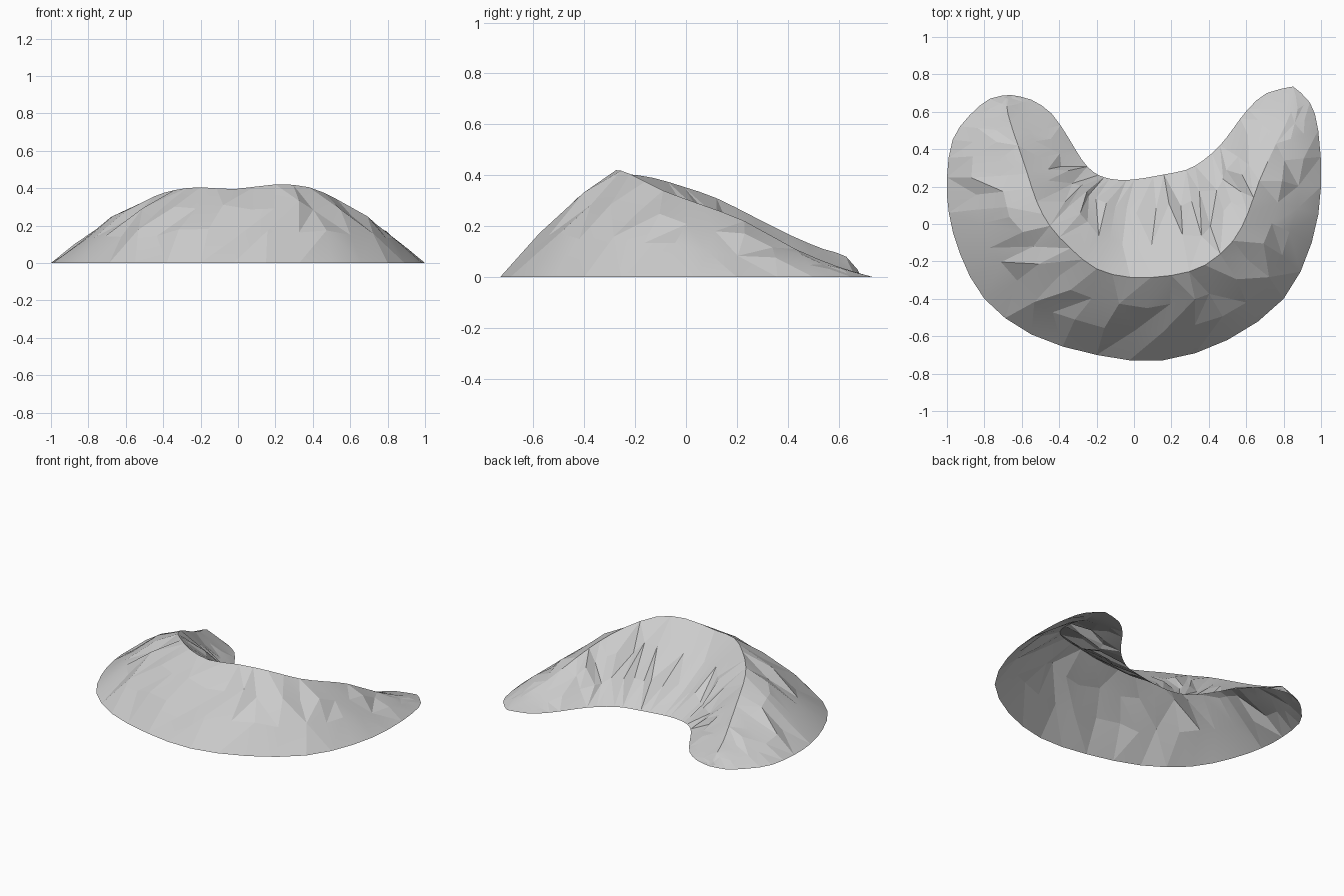
import bpy
import bmesh
import math
import random
from mathutils import Vector

random.seed(4)
cube = bpy.data.objects.get("Cube")
if cube:
    bpy.data.objects.remove(cube, do_unlink=True)

# Guide lines of the crescent, all running from the -x horn to the +x horn
outer_foot = [
    (-.66, .69), (-.77, .67), (-.88, .58), (-.97, .45), (-1, .25), (-.99, .06),
    (-.93, -.16), (-.8, -.4), (-.55, -.59), (-.2, -.7), (.15, -.73), (.5, -.62),
    (.8, -.4), (.95, -.1), (1, .2), (.985, .5), (.94, .65), (.85, .735)]
crest = [
    (-.66, .69, 0), (-.68, .63, .08), (-.66, .54, .11), (-.62, .42, .16),
    (-.57, .27, .235), (-.52, .12, .31), (-.45, -.01, .355), (-.34, -.13, .39),
    (-.2, -.24, .405), (-.02, -.285, .395), (.2, -.275, .42), (.38, -.22, .405),
    (.53, -.09, .34), (.61, .06, .285), (.67, .23, .22), (.76, .43, .11),
    (.84, .6, .04), (.85, .735, 0)]
inner_foot = [
    (-.66, .69), (-.55, .665), (-.44, .59), (-.35, .46), (-.28, .345), (-.22, .28),
    (-.16, .25), (-.1, .238), (-.04, .235), (.05, .245), (.16, .265), (.28, .29),
    (.37, .34), (.46, .42), (.53, .51), (.61, .615), (.71, .7), (.85, .735)]


def smooth_line(points, steps=2):
    """Pass a rounded line through the guide points."""
    pts = [Vector(p).to_3d() for p in points]
    line = []
    for i in range(len(pts) - 1):
        a, b, c, d = (pts[min(max(i + k, 0), len(pts) - 1)] for k in (-1, 0, 1, 2))
        for s in range(steps):
            t = s / steps
            line.append(b + (c - a) * t / 2 + (a * 2 - b * 5 + c * 4 - d) * t**2 / 2
                        + (b * 3 - a - c * 3 + d) * t**3 / 2)
    return line + [pts[-1]]


def cross_section(foot, ridge, back, spans=3):
    """Convex outer slope up to the ridge, then a straight inner slope."""
    row = []
    for k in range(spans + 1):
        u = k / spans
        p = foot.lerp(ridge, u)
        p.z += .09 * ridge.z * math.sin(math.pi * u)
        row.append(p)
    row += [ridge.lerp(back, k / spans) for k in range(1, spans + 1)]
    # Slight unevenness on the slopes, leaving feet and ridge in place
    for k, p in enumerate(row):
        if k % spans:
            wobble = .06 * ridge.z
            p += Vector([random.uniform(-wobble, wobble) for _ in range(3)])
            p.z = max(p.z, 0)
    return row


# Loft the open shell
bm = bmesh.new()
sections = [cross_section(*trio) for trio in
            zip(smooth_line(outer_foot), smooth_line(crest), smooth_line(inner_foot))]
grid = [[bm.verts.new(p) for p in row] for row in sections]
for near, far in zip(grid, grid[1:]):
    for k in range(len(near) - 1):
        quad = [near[k], far[k], far[k + 1], near[k + 1]]
        if random.random() < .5:
            quad = quad[1:] + quad[:1]
        bm.faces.new((quad[0], quad[1], quad[2]))
        bm.faces.new((quad[0], quad[2], quad[3]))
bmesh.ops.remove_doubles(bm, verts=bm.verts, dist=.0005)
bmesh.ops.dissolve_degenerate(bm, edges=bm.edges, dist=.0005)

mesh = bpy.data.meshes.new("crescent_mound")
bm.to_mesh(mesh)
bm.free()
mound = bpy.data.objects.new("crescent_mound", mesh)
bpy.context.collection.objects.link(mound)

# Plain light grey surface
grey = bpy.data.materials.new("light_grey")
grey.use_nodes = True
colour = (.6, .6, .6, 1)
grey.diffuse_color = colour
grey.node_tree.nodes["Principled BSDF"].inputs["Base Color"].default_value = colour
mesh.materials.append(grey)

# Soften shallow creases, keep the sharper facets
bpy.ops.object.select_all(action='DESELECT')
mound.select_set(True)
bpy.context.view_layer.objects.active = mound
bpy.ops.object.shade_smooth_by_angle(angle=math.radians(8))
